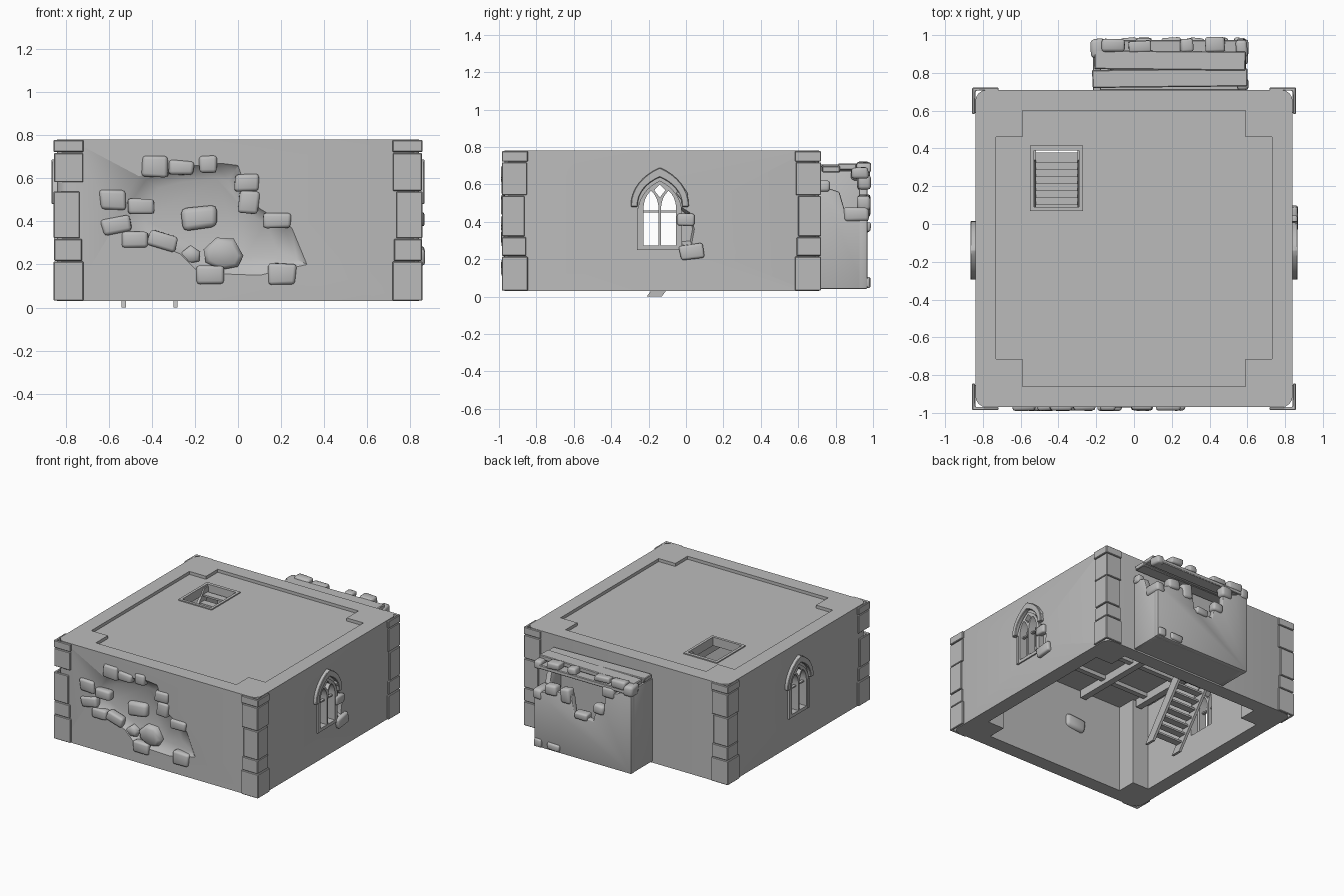
import bpy, bmesh, math, random
from mathutils import Vector, Matrix

random.seed(4)
if "Cube" in bpy.data.objects:
    bpy.data.objects.remove(bpy.data.objects["Cube"])

stone_grey = bpy.data.materials.new("stone_grey")
stone_grey.use_nodes = True
GREY = (0.5, 0.5, 0.5, 1)
stone_grey.diffuse_color = GREY
stone_grey.node_tree.nodes["Principled BSDF"].inputs["Base Color"].default_value = GREY


def activate(ob):
    bpy.ops.object.select_all(action='DESELECT')
    ob.select_set(True)
    bpy.context.view_layer.objects.active = ob


def finish(name, bm, bevel=0, segments=1, angle=35):
    """Turn a bmesh into a shaded, optionally bevelled object."""
    bmesh.ops.recalc_face_normals(bm, faces=bm.faces)
    me = bpy.data.meshes.new(name)
    bm.to_mesh(me)
    bm.free()
    me.materials.append(stone_grey)
    ob = bpy.data.objects.new(name, me)
    bpy.context.collection.objects.link(ob)
    activate(ob)
    if bevel:
        mod = ob.modifiers.new("bevel", 'BEVEL')
        mod.width, mod.segments = bevel, segments
        bpy.ops.object.modifier_apply(modifier=mod.name)
    bpy.ops.object.shade_smooth_by_angle(angle=math.radians(angle))
    return ob


def loft(name, pts, axis, rings, **kw):
    """Stack copies of a profile along an axis; rings are (position, scale)."""
    bm = bmesh.new()
    ca = sum(p[0] for p in pts) / len(pts)
    cb = sum(p[1] for p in pts) / len(pts)
    loops = []
    for h, s in rings:
        loop = []
        for a, b in pts:
            a, b = ca + (a - ca) * s, cb + (b - cb) * s
            loop.append(bm.verts.new({'x': (h, a, b), 'y': (a, h, b), 'z': (a, b, h)}[axis]))
        loops.append(loop)
    n = len(pts)
    for l0, l1 in zip(loops, loops[1:]):
        for i in range(n):
            j = (i + 1) % n
            bm.faces.new((l0[i], l0[j], l1[j], l1[i]))
    bm.faces.new(loops[0])
    bm.faces.new(loops[-1])
    return finish(name, bm, **kw)


def prism(name, pts, axis, lo, hi, **kw):
    return loft(name, pts, axis, ((lo, 1), (hi, 1)), **kw)


def rect(a0, a1, b0, b1):
    return [(a0, b0), (a1, b0), (a1, b1), (a0, b1)]


def box(name, loc, size, rot=(0, 0, 0), jitter=0, **kw):
    bm = bmesh.new()
    bmesh.ops.create_cube(bm, size=1)
    for v in bm.verts:
        v.co = Vector(c * s * (1 + random.uniform(-jitter, jitter)) for c, s in zip(v.co, size))
    ob_rot = Matrix.Rotation(rot[0], 4, 'X') @ Matrix.Rotation(rot[1], 4, 'Y') @ Matrix.Rotation(rot[2], 4, 'Z')
    bmesh.ops.transform(bm, matrix=Matrix.Translation(loc) @ ob_rot, verts=bm.verts)
    return finish(name, bm, **kw)


def stone(name, loc, size, rot=(0, 0, 0)):
    return box(name, loc, size, rot, 0.1, bevel=min(size) * 0.25, segments=2, angle=60)


def cut(ob, cutters):
    for c in cutters:
        activate(ob)
        mod = ob.modifiers.new("cut", 'BOOLEAN')
        mod.operation, mod.solver, mod.object = 'DIFFERENCE', 'EXACT', c
        bpy.ops.object.modifier_apply(modifier=mod.name)
        bpy.data.objects.remove(c)
    bpy.ops.object.shade_smooth_by_angle(angle=math.radians(35))


def arch(c, w, zb, zs, za, n=8):
    """Pointed arch outline around centre c, from one foot to the other."""
    k = (za - zs) / (w * math.sqrt(3))
    arc = [(2 * w * math.cos(t) - w, zs + k * 2 * w * math.sin(t))
           for t in (math.pi / 3 * i / n for i in range(n + 1))]
    half = [(w, zb)] + arc
    return [(c + a, b) for a, b in half] + [(c - a, b) for a, b in half[-2::-1]]


def cross_plan():
    return [(-.59, -.86), (.59, -.86), (.59, -.715), (.73, -.715), (.73, .46), (.59, .46),
            (.59, .60), (-.59, .60), (-.59, .46), (-.73, .46), (-.73, -.715), (-.59, -.715)]


# Main walls: rounded block, hollowed below, with a sunken floor on top
plan = []
for sx, sy, start in ((1, 1, 0), (-1, 1, 1), (-1, -1, 2), (1, -1, 3)):
    cx, cy = sx * .78, .65 if sy > 0 else -.91
    plan += [(cx + .06 * math.cos(t), cy + .06 * math.sin(t))
             for t in (math.pi / 2 * (start + i / 4) for i in range(5))]
walls = prism("main_walls", plan, 'z', .03, .78)
breach = [(-.56, .40), (-.52, .52), (-.46, .61), (-.3, .65), (-.08, .67), (0, .66), (.03, .57),
          (.1, .46), (.25, .37), (.32, .2), (.1, .15), (-.18, .16), (-.27, .25), (-.45, .32)]
WC = -.14
cutters = [prism("room_cutter", cross_plan(), 'z', -.2, .70),
           prism("floor_cutter", cross_plan(), 'z', .757, .9),
           prism("hatch_cutter", rect(-.53, -.29, .09, .39), 'z', .5, 1),
           loft("breach_cutter", breach, 'y', ((-1, 1.04), (-.97, 1), (-.945, .9), (-.925, .7))),
           loft("chip_cutter", [(-.06, .27), (.03, .28), (.045, .36), (.02, .45), (-.06, .5)],
                'x', ((.86, 1.05), (.84, 1), (.81, .8)))]
for s in (-1, 1):
    cutters.append(prism("window_cutter", arch(WC, .112, .255, .45, .615), 'x', s * .6, s * 1))
cut(walls, cutters)

# Hatch frame
frame = prism("hatch_frame", rect(-.55, -.27, .07, .415), 'z', .72, .765)
cut(frame, [prism("hatch_cutter", rect(-.53, -.29, .09, .39), 'z', .5, 1)])

# Corner stones wrapping the four edges
levels = (.03, .215, .32, .54, .72, .78)
for sx in (-1, 1):
    for sy in (-1, 1):
        for i, (z0, z1) in enumerate(zip(levels, levels[1:])):
            ox, oy = sx * (.857 - .003 * (i % 2)), (.722 if sy > 0 else -.985)
            leg = (.14, .13, .122, .135, .14)[i]
            broken = .04 if sx < 0 > sy and i == 3 else 0
            ix, iy, t = ox - sx * leg, oy - sy * leg, .016
            ell = [(ox, oy), (ix, oy), (ix, oy - sy * t), (ox - sx * t, oy - sy * t),
                   (ox - sx * t, iy), (ox, iy)]
            prism("corner_stone", ell, 'z', z0 + .002 + broken, z1 - .002, bevel=.004)

# Pointed windows with tracery and hood moulding
for s in (-1, 1):
    tracery = prism("window_tracery", arch(WC, .118, .248, .45, .62), 'x', s * .79, s * .85)
    lights = [prism("light_cutter", arch(WC + d * .047, .040, .272, .47, .565), 'x', s * .7, s)
              for d in (-1, 1)]
    lights.append(prism("eye_cutter", [(WC, .53), (WC + .03, .568), (WC, .6), (WC - .03, .568)],
                        'x', s * .7, s))
    cut(tracery, lights)
    box("window_bar", (s * .82, WC, .455), (.02, .2, .01))
    hood = arch(WC, .155, .48, .49, .69) + arch(WC, .118, .48, .49, .638)[::-1]
    prism("window_hood", hood, 'x', s * .83, s * .866, bevel=.004)
    for d in (-1, 1):
        if s < 0 or d < 0:
            box("window_jamb", (s * .842, WC + d * .113, .36), (.024, .018, .22))

# Loose stones beside the right window
stone("window_stone", (.84, 0, .41), (.05, .09, .065))
stone("window_stone", (.842, .03, .24), (.05, .12, .08), (.15, 0, 0))
stone("window_stone", (.83, -.02, .55), (.06, .05, .05), (.6, 0, 0))

# Stones of the breached front wall: x, z, width, height, tilt
for x, z, w, h, tilt in ((-.385, .655, .125, .1, 0), (-.265, .65, .115, .065, .05),
                         (-.14, .665, .08, .08, 0), (.04, .58, .11, .08, 0),
                         (.05, .49, .09, .1, .1), (.18, .405, .125, .07, 0),
                         (-.58, .5, .12, .09, 0), (-.45, .47, .12, .07, 0),
                         (-.565, .38, .13, .075, -.2), (-.48, .315, .125, .07, 0),
                         (-.35, .31, .13, .075, .25), (-.13, .15, .125, .085, 0),
                         (.205, .155, .125, .1, 0)):
    stone("front_stone", (x, -.958, z), (w, .06, h), (0, tilt, 0))
stone("through_stone", (-.18, -.90, .415), (.17, .13, .1), (0, -.1, 0))
rubble = [(-.16, .27), (-.15, .21), (-.08, .175), (0, .19), (.025, .24), (-.02, .32), (-.1, .325)]
loft("front_rubble", rubble, 'y', ((-.9, 1), (-.955, 1), (-.972, .75)), angle=60)
pebble = [(-.27, .25), (-.23, .205), (-.18, .215), (-.175, .26), (-.22, .29)]
loft("front_rubble", pebble, 'y', ((-.9, 1), (-.955, 1), (-.968, .75)), angle=60)

# Stair under the hatch
for x in (-.53, -.29):
    prism("stair_stringer", [(-.21, 0), (-.13, 0), (.40, .70), (.40, .75), (.34, .75)],
          'x', x - .01, x + .01)
for i in range(14):
    t = (i + .5) / 14
    box("stair_tread", (-.41, -.15 + .52 * t, .04 + .69 * t), (.24, .055, .014))

# Ceiling beams
for x in (-.63, -.25, .25, .63):
    y0, y1 = (-.70, .45) if abs(x) > .59 else (-.85, .59)
    box("ceiling_beam", (x, (y0 + y1) / 2, .67), (.05, y1 - y0, .06))
for y in (-.6, -.3, 0, .46):
    box("cross_joist", (0, y, .685), (1.4 if y < .4 else 1.1, .04, .03))

# Broken annex on the back
back = [(-.22, .04), (.595, .04), (.595, .44), (.42, .5), (.28, .5), (.26, .37), (.1, .36),
        (.08, .44), (.01, .46), (0, .6), (-.1, .62), (-.22, .68)]
prism("annex_back_wall", back, 'y', .925, .97, bevel=.008, segments=2)
prism("annex_left_wall", [(.70, .04), (.965, .04), (.965, .44), (.86, .42), (.82, .56), (.70, .6)],
      'x', .55, .593, bevel=.008, segments=2)
prism("annex_right_wall", [(.70, .04), (.965, .04), (.965, .67), (.70, .67)],
      'x', -.218, -.175, bevel=.008, segments=2)
box("annex_floor", (.187, .835, .065), (.80, .26, .05), bevel=.008)

# Annex roof planks and broken-edge stones
box("roof_plank", (.19, .772, .685), (.82, .095, .035), (0, .012, .01), .01, bevel=.005)
box("roof_plank", (.19, .866, .69), (.80, .1, .035), (0, -.01, -.01), .01, bevel=.005)
box("roof_plank", (.19, .93, .65), (.80, .09, .03), (.05, 0, 0), .01, bevel=.005)
for x, y, z, w, d, h in ((-.11, .945, .69, .12, .07, .06), (.28, .945, .69, .07, .07, .05),
                         (.43, .95, .69, .10, .08, .05), (.57, .93, .66, .06, .09, .06),
                         (.03, .94, .69, .12, .06, .04), (-.19, .93, .66, .08, .1, .08),
                         (.57, .91, .44, .07, .13, .075), (.45, .95, .5, .1, .07, .08),
                         (.33, .95, .49, .08, .07, .11), (.05, .95, .46, .09, .07, .07),
                         (-.03, .95, .61, .1, .07, .08), (.575, .74, .59, .06, .06, .06),
                         (.20, .95, .37, .10, .07, .05), (.43, .96, .075, .1, .05, .05),
                         (.56, .965, .075, .06, .04, .06)):
    stone("annex_stone", (x, y, z), (w, d, h), (0, random.uniform(-.12, .12), random.uniform(-.08, .08)))
